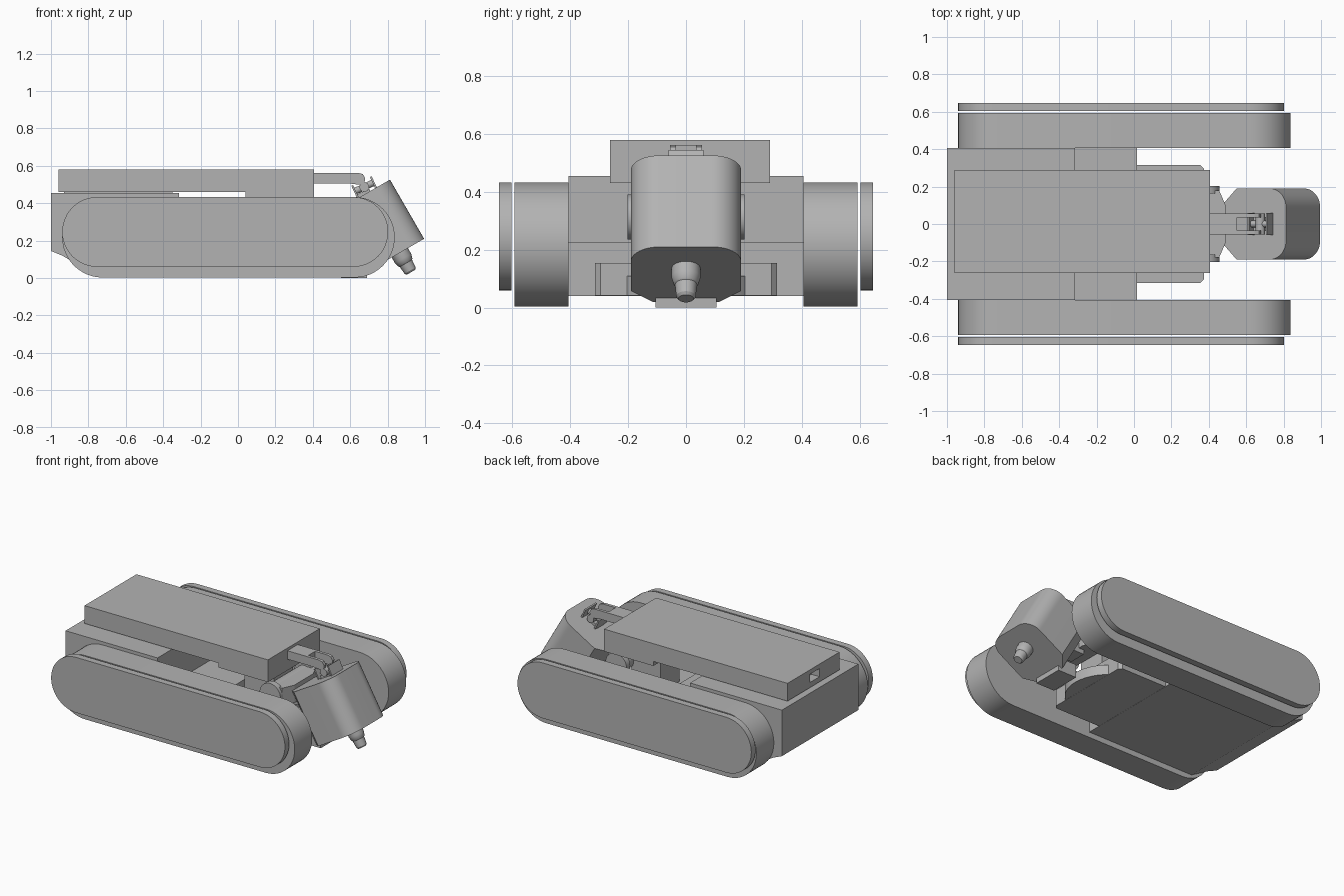
import bpy, bmesh
from math import pi, sin, cos, radians
from mathutils import Matrix, Vector

cube = bpy.data.objects.get("Cube")
if cube:
    bpy.data.objects.remove(cube, do_unlink=True)

grey = bpy.data.materials.new("plain_grey")
grey.use_nodes = True
tone = (0.45, 0.45, 0.45, 1)
grey.diffuse_color = tone
grey.node_tree.nodes["Principled BSDF"].inputs["Base Color"].default_value = tone


def finish(name, bm, place=None, smooth=False):
    bmesh.ops.recalc_face_normals(bm, faces=bm.faces)
    mesh = bpy.data.meshes.new(name)
    bm.to_mesh(mesh)
    bm.free()
    mesh.materials.append(grey)
    obj = bpy.data.objects.new(name, mesh)
    bpy.context.collection.objects.link(obj)
    if place:
        obj.matrix_world = place
    if smooth:
        bpy.ops.object.select_all(action='DESELECT')
        obj.select_set(True)
        bpy.context.view_layer.objects.active = obj
        bpy.ops.object.shade_smooth_by_angle(angle=radians(30))
    return obj


def prism(name, outline, lo, hi, axis='z', place=None, smooth=False):
    """Extrude an outline: (x, y) along z, or (x, z) along y."""
    bm = bmesh.new()
    put = (lambda a, b, h: (a, b, h)) if axis == 'z' else (lambda a, b, h: (a, h, b))
    face = bm.faces.new([bm.verts.new(put(a, b, lo)) for a, b in outline])
    ext = bmesh.ops.extrude_face_region(bm, geom=[face])
    moved = [v for v in ext["geom"] if isinstance(v, bmesh.types.BMVert)]
    bmesh.ops.translate(bm, verts=moved, vec=Vector(put(0, 0, hi - lo)))
    return finish(name, bm, place, smooth)


def box(name, x, y, z, place=None):
    return prism(name, [(x[0], y[0]), (x[1], y[0]), (x[1], y[1]), (x[0], y[1])],
                 z[0], z[1], place=place)


def lathe(name, profile, place, sides=40):
    """Revolve (radius, height) points around local z, closed with caps."""
    bm = bmesh.new()
    rings = [[bm.verts.new((r * cos(2 * pi * i / sides), r * sin(2 * pi * i / sides), h))
              for i in range(sides)] for r, h in profile]
    for a, b in zip(rings, rings[1:]):
        for i in range(sides):
            j = (i + 1) % sides
            bm.faces.new((a[i], a[j], b[j], b[i]))
    bm.faces.new(rings[0])
    bm.faces.new(rings[-1])
    return finish(name, bm, place, True)


def arc(cx, cy, r, start, end, n=16):
    return [(cx + r * cos(radians(start + (end - start) * i / n)),
             cy + r * sin(radians(start + (end - start) * i / n))) for i in range(n + 1)]


def stadium(x0, x1, z0, z1):
    r, mid = (z1 - z0) / 2, (z0 + z1) / 2
    return arc(x1 - r, mid, r, -90, 90, 24) + arc(x0 + r, mid, r, 90, 270, 24)


# Tracks and side covers
for side, s in (("left", 1), ("right", -1)):
    prism(side + "_track", stadium(-0.94, 0.838, 0.003, 0.433), s * 0.407, s * 0.593, 'y', smooth=True)
    prism(side + "_track_cover", stadium(-0.94, 0.803, 0.06, 0.433), s * 0.603, s * 0.647, 'y', smooth=True)

# Hull with raised rear block and low deck
prism("hull", [(-1, 0.455), (-0.315, 0.455), (-0.315, 0.225), (0.015, 0.225), (0.015, 0.04),
               (-0.8, 0.04), (-0.94, 0.12), (-1, 0.145)], -0.407, 0.407, 'y')
prism("front_deck", [(0.015, -0.315), (0.355, -0.315), (0.375, -0.295),
                     (0.375, 0.295), (0.355, 0.315), (0.015, 0.315)], 0.041, 0.155)
lathe("turntable", [(0.27, 0.042), (0.27, 0.11)], Matrix.Translation((0.2, 0, 0)))

# Equipment case with rear socket
case = prism("upper_case", [(-0.96, 0.46), (0.04, 0.46), (0.04, 0.43), (0.407, 0.43),
                            (0.407, 0.58), (-0.96, 0.58)], -0.263, 0.29, 'y')
cutter = box("socket_cutter", (-1, -0.9), (-0.05, 0.05), (0.495, 0.55))
cutter.hide_render = True
cutter.hide_viewport = True
cut = case.modifiers.new("socket", 'BOOLEAN')
cut.operation = 'DIFFERENCE'
cut.object = cutter
box("case_foot", (-0.93, -0.35), (-0.2, 0.2), (0.45, 0.465))

# Pivot supporting the case and the head
box("pivot_post", (0.12, 0.34), (-0.1, 0.1), (0.15, 0.44))
turn_y = Matrix.Rotation(-pi / 2, 4, 'X')
lathe("pivot_barrel", [(0.06, -0.17), (0.06, 0.17)], Matrix.Translation((0.38, 0, 0.313)) @ turn_y)
for side, s in (("left", 1), ("right", -1)):
    lathe(side + "_pivot_disc", [(0.078, -0.02), (0.078, 0.02)],
          Matrix.Translation((0.38, s * 0.182, 0.313)) @ turn_y)
prism("yoke", [(0.38, -0.18), (0.455, -0.18), (0.49, -0.1), (0.49, 0.1), (0.455, 0.18), (0.38, 0.18)],
      0.25, 0.37)
box("neck", (0.45, 0.6), (-0.06, 0.06), (0.22, 0.33))
box("lower_bracket", (0.55, 0.69), (-0.105, 0.105), (0, 0.09))

# Tilted head: rounded front, chamfered back
tilt = Matrix.Translation((0.995, 0, 0.21)) @ Matrix.Rotation(radians(-30), 4, 'Y')
head = (arc(-0.1, -0.09, 0.1, -90, 0) + arc(-0.1, 0.09, 0.1, 0, 90)
        + [(-0.305, 0.19), (-0.38, 0.115), (-0.38, -0.115), (-0.305, -0.19)])
prism("head", head, 0, 0.365, place=tilt, smooth=True)
lathe("nozzle", [(0.05, 0.01), (0.05, -0.035), (0.043, -0.06), (0.038, -0.065),
                 (0.034, -0.11), (0.026, -0.12)], tilt @ Matrix.Translation((-0.15, 0, 0)))

# Fork arm and linkage on top of the head
box("arm", (0.4, 0.55), (-0.055, 0.055), (0.505, 0.562))
for side, s in (("left", 1), ("right", -1)):
    prism(side + "_fork_prong", [(0.54, 0.505), (0.6, 0.505), (0.64, 0.5), (0.675, 0.5), (0.68, 0.535),
                                 (0.668, 0.555), (0.645, 0.562), (0.54, 0.562)], s * 0.035, s * 0.055, 'y')
link = Matrix.Translation((0.675, 0, 0.487)) @ Matrix.Rotation(radians(-25), 4, 'Y')
for end, x in (("rear", -0.055), ("front", 0.055)):
    box(end + "_link_plate", (x - 0.005, x + 0.005), (-0.06, 0.06), (-0.035, 0.035), link)
lathe("link_rod", [(0.018, -0.055), (0.018, 0.055)], link @ Matrix.Rotation(pi / 2, 4, 'Y'), 20)
lathe("link_hub", [(0.026, -0.055), (0.026, 0.055)], link @ turn_y, 20)
box("link_base", (-0.06, 0.02), (-0.035, 0.035), (-0.06, -0.02), link)
